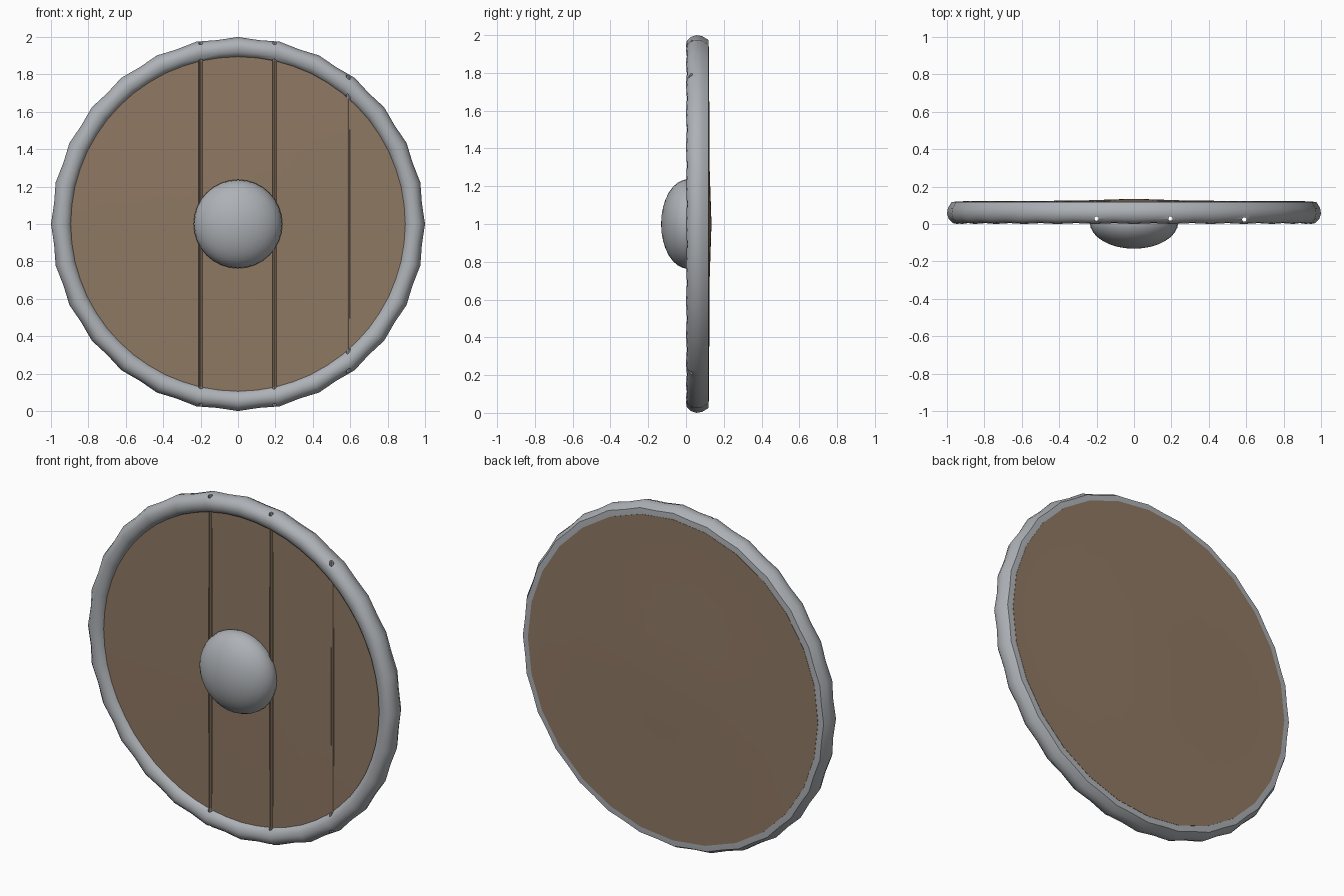
import bpy, bmesh, math

if "Cube" in bpy.data.objects:
    bpy.data.objects.remove(bpy.data.objects["Cube"])

SIDES = 28
CZ = 1.0


def lathe(name, profile, segs, mat, closed=False, pinch=0.0, center=(0, 0)):
    """Spin (radius, y) points about the y axis; pinch tightens every other section."""
    bm = bmesh.new()
    rings = []
    for i in range(segs):
        a = 2 * math.pi * i / segs
        k = 1 - pinch * (i % 2)
        ring = []
        for r, y in profile:
            r = center[0] + (r - center[0]) * k
            y = center[1] + (y - center[1]) * (k if y < center[1] else 1)
            if i % 2 and pinch:
                r *= math.cos(2 * math.pi / segs)
            ring.append(bm.verts.new((r * math.sin(a), y, CZ + r * math.cos(a))))
        rings.append(ring)
    n = len(profile)
    for i in range(segs):
        p, q = rings[i], rings[(i + 1) % segs]
        for j in range(n if closed else n - 1):
            k = (j + 1) % n
            bm.faces.new((p[j], p[k], q[k], q[j]))
    bmesh.ops.remove_doubles(bm, verts=bm.verts, dist=1e-5)
    bmesh.ops.recalc_face_normals(bm, faces=bm.faces)
    me = bpy.data.meshes.new(name)
    bm.to_mesh(me)
    bm.free()
    me.materials.append(mat)
    ob = bpy.data.objects.new(name, me)
    bpy.context.collection.objects.link(ob)
    return ob


def material(name, r, g, b):
    m = bpy.data.materials.new(name)
    m.diffuse_color = (r, g, b, 1)
    m.use_nodes = True
    m.node_tree.nodes["Principled BSDF"].inputs["Base Color"].default_value = m.diffuse_color
    return m


wood = material("wood", 0.275, 0.19, 0.125)
steel = material("steel", 0.42, 0.44, 0.465)

# Rim: rounded front, flat back, slightly pinched between corners
rim = lathe("rim", [(0.89, 0.045), (0.9, 0.02), (0.92, 0.005), (0.945, 0.0),
                    (0.97, 0.005), (0.99, 0.025), (1.0, 0.055), (0.995, 0.085),
                    (0.975, 0.118), (0.945, 0.12), (0.89, 0.12)],
            SIDES * 2, steel, True, 0.08, (0.945, 0.06))

# Wooden board: nearly flat front, very shallow cone at the back
board = lathe("wood_board", [(0, 0.03), (0.3, 0.03), (0.92, 0.034), (0.94, 0.1),
                             (0.94, 0.1215), (0.3, 0.125), (0, 0.135)], SIDES, wood)

# Central boss: flattened dome
dome = [(0.237 * math.sin(t), 0.01 - 0.142 * math.cos(t))
        for t in [math.pi / 2 * i / 8 for i in range(9)]]
boss = lathe("boss", dome + [(0.23, 0.032), (0, 0.032)], 32, steel)

# Plank grooves running through the board and rim
bm = bmesh.new()
for x, y in ((-0.2, 0.029), (0.195, 0.029), (0.59, 0.024)):
    ret = bmesh.ops.create_cone(bm, cap_ends=True, segments=10, radius1=0.012,
                                radius2=0.012, depth=2.2)
    bmesh.ops.translate(bm, verts=ret["verts"], vec=(x, y, CZ))
me = bpy.data.meshes.new("groove_cutter")
bm.to_mesh(me)
bm.free()
me.materials.append(wood)
cutter = bpy.data.objects.new("groove_cutter", me)
bpy.context.collection.objects.link(cutter)
cutter.hide_render = True
cutter.display_type = 'WIRE'

# Smooth shading and groove cuts
for ob, angle in ((rim, 50), (board, 40), (boss, 50)):
    bpy.ops.object.select_all(action='DESELECT')
    ob.select_set(True)
    bpy.context.view_layer.objects.active = ob
    bpy.ops.object.shade_smooth_by_angle(angle=math.radians(angle))
    mod = ob.modifiers.new("grooves", 'BOOLEAN')
    mod.operation = 'DIFFERENCE'
    mod.solver = 'EXACT'
    mod.object = cutter
